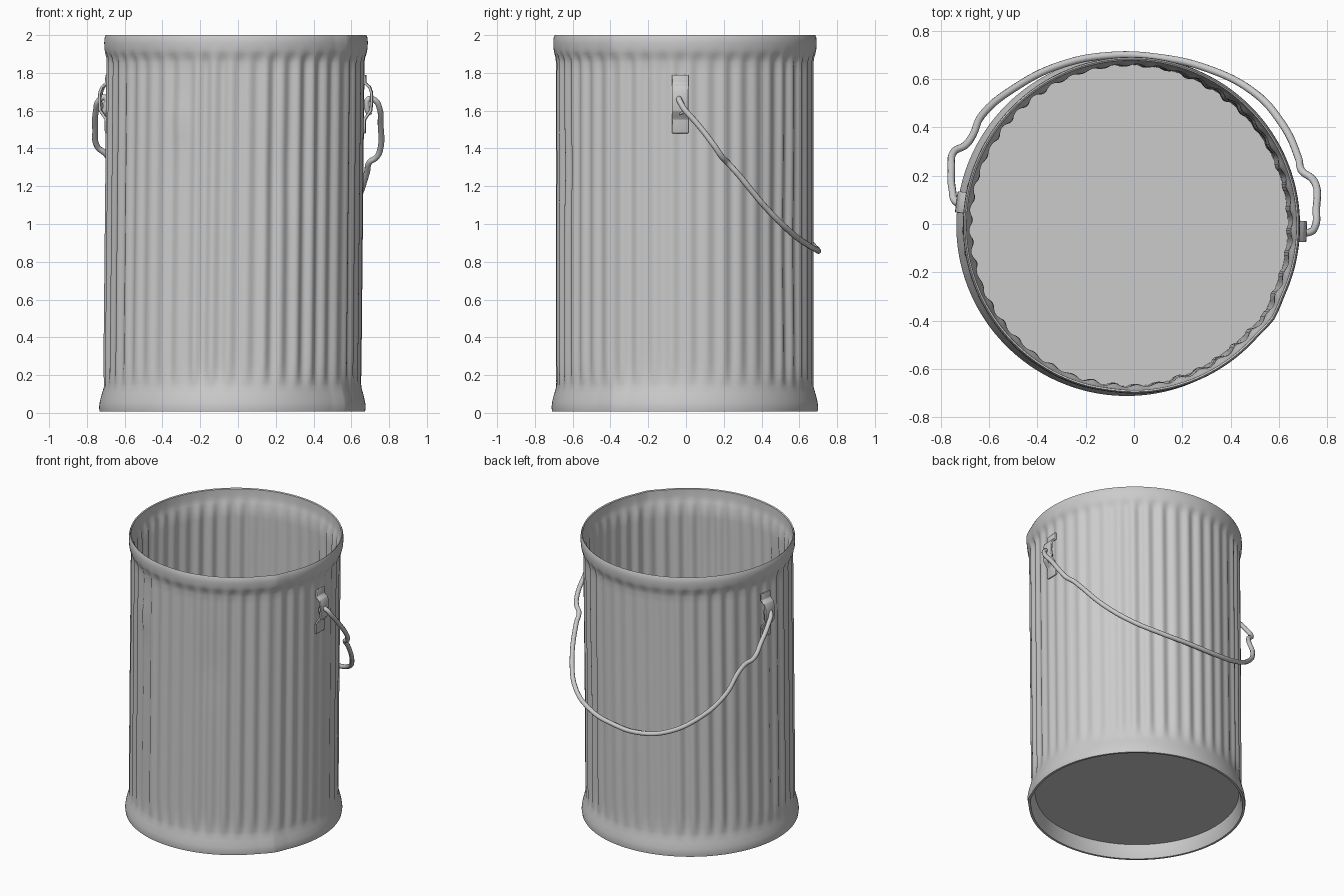
import bpy, bmesh, math, random
from mathutils import Vector

if "Cube" in bpy.data.objects:
    bpy.data.objects.remove(bpy.data.objects["Cube"])

random.seed(4)
FLUTES, STEPS = 46, 8
SEG = FLUTES * STEPS
strength = [random.uniform(0.5, 1.2) for _ in range(FLUTES)]


def centre(z):
    """Axis of the slightly leaning can."""
    return Vector((-0.03 + 0.01 * z, -0.006, 0))


def finish(name, bm, angle=40):
    bmesh.ops.recalc_face_normals(bm, faces=bm.faces)
    me = bpy.data.meshes.new(name)
    bm.to_mesh(me)
    bm.free()
    ob = bpy.data.objects.new(name, me)
    bpy.context.collection.objects.link(ob)
    bpy.ops.object.select_all(action='DESELECT')
    ob.select_set(True)
    bpy.context.view_layer.objects.active = ob
    bpy.ops.object.shade_smooth_by_angle(angle=math.radians(angle))
    return ob


# dents and bulges: angle, height, angular size, height size, depth
DENTS = [(-2.02, 1.55, 0.10, 0.09, 0.010), (-1.2, 1.30, 0.15, 0.2, -0.006),
         (0.9, 0.9, 0.25, 0.4, -0.006), (2.6, 0.6, 0.2, 0.3, -0.005),
         (-1.7, 1.96, 0.15, 0.06, -0.004), (-0.9, 0.1, 0.2, 0.1, -0.004)]


def radius_offset(a, z, w):
    i = int(a / math.tau * FLUTES) % FLUTES
    d = 0.0085 * w * strength[i] * math.sin(a * FLUTES)
    for da, dz, sa, sz, depth in DENTS:
        t = (a - da + math.pi) % math.tau - math.pi
        d += depth * math.exp(-(t / sa) ** 2 - ((z - dz) / sz) ** 2)
    # creased vertical seam at the front right
    t = (a + 0.58 + math.pi) % math.tau - math.pi
    return d + 0.010 * max(0, 1 - abs(t) / 0.14)


# can: lathed profile (radius, height, flute strength)
rows = [0.26 + 1.54 * i / 18 for i in range(19)]
profile = [(0, 0.10, 0), (0.663, 0.10, 0), (0.675, 0.04, 0), (0.688, 0.008, 0),
           (0.703, 0.008, 0), (0.706, 0.03, 0), (0.702, 0.06, 0), (0.692, 0.10, 0),
           (0.682, 0.135, 0), (0.679, 0.16, 0.3), (0.677, 0.20, 0.7)]
profile += [(0.676, z, 1) for z in rows]
profile += [(0.676, 1.85, 0.9), (0.681, 1.88, 0.6), (0.690, 1.90, 0.2), (0.696, 1.925, 0),
            (0.698, 1.96, 0), (0.696, 1.985, 0), (0.690, 2.0, 0), (0.683, 1.995, 0),
            (0.682, 1.95, 0), (0.676, 1.91, 0.2), (0.665, 1.88, 0.7)]
profile += [(0.664, z, 1) for z in reversed(rows)]
profile += [(0.666, 0.18, 0.4), (0.666, 0.12, 0), (0, 0.12, 0)]

bm = bmesh.new()
prev = None
for r, z, w in profile:
    c = centre(z)
    if r == 0:
        ring = [bm.verts.new((c.x, c.y, z))] * SEG
    else:
        ring = []
        for k in range(SEG):
            a = math.tau * k / SEG
            rr = r + radius_offset(a, z, w)
            ring.append(bm.verts.new((c.x + rr * math.cos(a), c.y + rr * math.sin(a), z)))
    if prev:
        for k in range(SEG):
            n = (k + 1) % SEG
            quad = list(dict.fromkeys((prev[k], prev[n], ring[n], ring[k])))
            bm.faces.new(quad)
    prev = ring
finish("can_body", bm, 50)


# handle brackets: bent straps standing off the wall
def bracket(name, angle):
    section = [(0.006, 1.79), (0.008, 1.745), (0.032, 1.725), (0.043, 1.695), (0.044, 1.65),
               (0.040, 1.60), (0.022, 1.575), (0.008, 1.555), (0.006, 1.48)]
    out = Vector((math.cos(angle), math.sin(angle), 0))
    side = Vector((-out.y, out.x, 0))
    bm = bmesh.new()
    prev = None
    for d, z in section:
        p = centre(z) + out * (0.678 + d) + Vector((0, 0, z))
        pair = [bm.verts.new(p + side * s) for s in (-0.044, 0.044)]
        if prev:
            bm.faces.new((prev[0], prev[1], pair[1], pair[0]))
        prev = pair
    ob = finish(name, bm)
    m = ob.modifiers.new("thickness", 'SOLIDIFY')
    m.thickness, m.offset = 0.014, 0
    m = ob.modifiers.new("soft_edge", 'BEVEL')
    m.width, m.segments = 0.004, 2


bracket("bracket_right", -0.035)
bracket("bracket_left", math.pi - 0.135)

# wire bail handle hanging at the back
path = [(0.695, -0.02, 1.58), (0.682, -0.03, 1.62), (0.69, -0.035, 1.66), (0.725, -0.035, 1.655),
        (0.75, -0.01, 1.61), (0.755, 0.06, 1.53), (0.754, 0.16, 1.40), (0.735, 0.19, 1.355),
        (0.695, 0.22, 1.325), (0.682, 0.27, 1.27), (0.61, 0.42, 1.09), (0.49, 0.55, 0.96),
        (0.30, 0.645, 0.89), (0.10, 0.69, 0.865), (-0.10, 0.698, 0.86), (-0.30, 0.66, 0.90),
        (-0.50, 0.56, 1.02), (-0.63, 0.45, 1.18), (-0.672, 0.36, 1.32), (-0.70, 0.325, 1.37),
        (-0.745, 0.30, 1.41), (-0.756, 0.23, 1.50), (-0.752, 0.14, 1.60), (-0.735, 0.09, 1.655),
        (-0.705, 0.085, 1.67), (-0.70, 0.09, 1.62), (-0.715, 0.10, 1.58)]
cu = bpy.data.curves.new("bail_handle", 'CURVE')
cu.dimensions = '3D'
cu.bevel_depth, cu.bevel_resolution, cu.resolution_u = 0.0155, 3, 8
cu.use_fill_caps = True
sp = cu.splines.new('BEZIER')
sp.bezier_points.add(len(path) - 1)
for bp, co in zip(sp.bezier_points, path):
    bp.co = co
    bp.handle_left_type = bp.handle_right_type = 'AUTO'
bpy.context.collection.objects.link(bpy.data.objects.new("bail_handle", cu))
